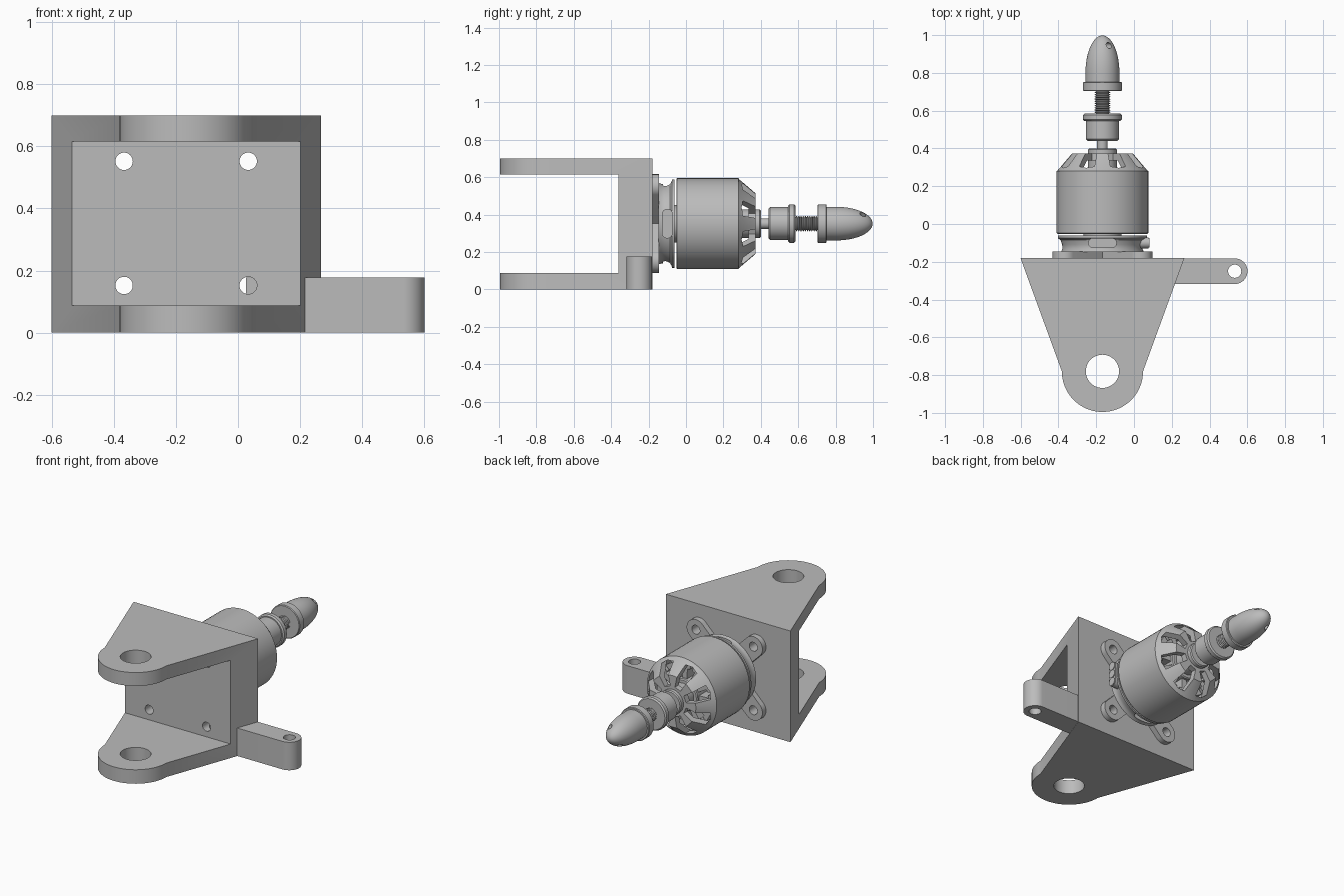
import bpy, bmesh
from math import sin, cos, pi, radians
from mathutils import Vector, Matrix

if "Cube" in bpy.data.objects:
    bpy.data.objects.remove(bpy.data.objects["Cube"], do_unlink=True)

AX, AZ = -0.167, 0.352          # motor axis, running along y
GREY = (0.5, 0.5, 0.5, 1)
mat = bpy.data.materials.new("plain grey")
mat.use_nodes = True
mat.diffuse_color = GREY
mat.node_tree.nodes["Principled BSDF"].inputs["Base Color"].default_value = GREY


def finish(name, bm):
    bmesh.ops.remove_doubles(bm, verts=bm.verts, dist=1e-5)
    bmesh.ops.recalc_face_normals(bm, faces=bm.faces)
    me = bpy.data.meshes.new(name)
    bm.to_mesh(me)
    bm.free()
    me.materials.append(mat)
    ob = bpy.data.objects.new(name, me)
    bpy.context.collection.objects.link(ob)
    return ob


def prism(name, pts, lo, hi, axis="z"):
    """Extrude a flat outline along an axis."""
    place = {"x": lambda u, v, d: (d, u, v),
             "y": lambda u, v, d: (u, d, v),
             "z": lambda u, v, d: (u, v, d)}[axis]
    bm = bmesh.new()
    face = bm.faces.new([bm.verts.new(place(u, v, lo)) for u, v in pts])
    ext = bmesh.ops.extrude_face_region(bm, geom=[face])
    move = Vector(place(0, 0, hi - lo))
    for v in ext["geom"]:
        if isinstance(v, bmesh.types.BMVert):
            v.co += move
    return finish(name, bm)


def box(name, x, y, z):
    return prism(name, [(x[0], y[0]), (x[1], y[0]), (x[1], y[1]), (x[0], y[1])], *z)


def revolve(name, profile, ring=False, steps=64):
    """Turn a (radius, y) profile around the motor axis."""
    bm = bmesh.new()
    vs = [bm.verts.new((AX + r, y, AZ)) for r, y in profile]
    es = [bm.edges.new(p) for p in zip(vs, vs[1:])]
    if ring:
        es.append(bm.edges.new((vs[-1], vs[0])))
    bmesh.ops.spin(bm, geom=vs + es, cent=(AX, 0, AZ), axis=(0, 1, 0),
                   angle=2 * pi, steps=steps)
    return finish(name, bm)


def turned(name, r, y0, y1, bevel=0.006):
    """Solid disc on the motor axis with chamfered rims."""
    return revolve(name, [(0, y0), (r - bevel, y0), (r, y0 + bevel),
                          (r, y1 - bevel), (r - bevel, y1), (0, y1)])


def cylinder(name, centre, direction, r, length, segs=32):
    bm = bmesh.new()
    rot = Vector(direction).to_track_quat("Z", "Y").to_matrix().to_4x4()
    bmesh.ops.create_cone(bm, cap_ends=True, segments=segs, radius1=r, radius2=r,
                          depth=length, matrix=Matrix.Translation(centre) @ rot)
    return finish(name, bm)


def boolean(ob, tool, op="DIFFERENCE"):
    mod = ob.modifiers.new("bool", "BOOLEAN")
    mod.operation, mod.object, mod.solver = op, tool, "EXACT"
    dg = bpy.context.evaluated_depsgraph_get()
    me = bpy.data.meshes.new_from_object(ob.evaluated_get(dg))
    ob.modifiers.clear()
    ob.data = me
    bpy.data.objects.remove(tool, do_unlink=True)


def arc(c, r, a0, a1, n=24):
    return [(c[0] + r * cos(radians(a0 + (a1 - a0) * i / n)),
             c[1] + r * sin(radians(a0 + (a1 - a0) * i / n))) for i in range(n + 1)]


def slot(p, q, r, angle):
    """Outline of a round-ended bar from p to q lying at the given angle."""
    return arc(q, r, angle - 90, angle + 90) + arc(p, r, angle + 90, angle + 270)


# Bracket: tapered block with a round nose, hollowed between two flanges
nose = (AX, -0.78)
bracket = prism("bracket", [(0.267, -0.18), (-0.601, -0.18)] + arc(nose, 0.215, 180, 360, 40), 0, 0.7)
boolean(bracket, box("gap", (-1, 1), (-1.2, -0.36), (0.088, 0.615)))
boolean(bracket, cylinder("pivot_hole", (*nose, 0.35), (0, 0, 1), 0.088, 1, 48))

# Cross-shaped motor mount, drilled together with the bracket
corners = [(AX + 0.2 * sx, AZ + 0.2 * sz) for sx in (-1, 1) for sz in (-1, 1)]
mount = prism("motor_mount", slot(corners[0], corners[3], 0.064, 45), -0.18, -0.145, "y")
boolean(mount, prism("bar", slot(corners[2], corners[1], 0.064, 135), -0.18, -0.145, "y"), "UNION")
for x, z in corners:
    for part in (bracket, mount):
        boolean(part, cylinder("screw_hole", (x, -0.25, z), (0, 1, 0), 0.028, 0.4))

# Side lever let into the back plate
end = (0.533, -0.25)
lever = prism("side_lever", [(0.025, -0.318), (0.533, -0.318)] + arc(end, 0.068, -90, 90)[1:]
              + [(0.025, -0.182)], 0.001, 0.177)
boolean(lever, cylinder("lever_hole", (*end, 0.1), (0, 0, 1), 0.035, 0.5))

# Motor base with waisted side and slots above and below
base = revolve("motor_base", [(0, -0.147), (0.218, -0.147), (0.212, -0.13), (0.213, -0.11),
                              (0.222, -0.085), (0.236, -0.075), (0.236, -0.062), (0, -0.062)])
for z in (AZ - 0.21, AZ + 0.21):
    boolean(base, prism("vent", slot((AX - 0.05, -0.1), (AX + 0.05, -0.1), 0.024, 0),
                        z - 0.05, z + 0.05))

# Cable outlet with three wire ends
outlet = prism("cable_outlet", slot((-0.1, AZ - 0.05), (-0.1, AZ + 0.05), 0.029, 90), 0, 0.078, "x")
for i in (-1, 0, 1):
    cylinder(f"wire_{i + 2}", (0.04, -0.1, AZ + 0.051 * i), (1, 0, 0), 0.025, 0.086, 24)

# Toothed stator and its core
teeth = 12
outline = []
for i in range(teeth):
    for r, off in ((0.1, -0.3), (0.165, -0.2), (0.165, -0.4), (0.2, -0.4),
                   (0.2, 0.4), (0.165, 0.4), (0.165, 0.2), (0.1, 0.3)):
        a = 2 * pi * (i + off) / teeth
        outline.append((AX + r * cos(a), AZ + r * sin(a)))
prism("stator", outline, -0.03, 0.25, "y")
turned("motor_core", 0.1, -0.08, 0.27)

# Rotor bell with windows between its spokes
turned_bell = revolve("rotor_bell", [(0.238, -0.052), (0.243, -0.047), (0.243, 0.28), (0.237, 0.284),
                                     (0.162, 0.372), (0.05, 0.372), (0.05, 0.335), (0.145, 0.335),
                                     (0.205, 0.27), (0.222, 0.25), (0.222, -0.052)], ring=True)
spokes = 8
for i in range(spokes):
    mid = 2 * pi * (i + 0.5) / spokes
    pts = [(AX + r * cos(mid + a), AZ + r * sin(mid + a))
           for r, a in ((0.095, -0.22), (0.22, -0.2), (0.226, 0), (0.22, 0.2), (0.095, 0.22))]
    boolean(turned_bell, prism("window", pts, 0.255, 0.4, "y"))

# Shaft, collet, thread and spinner
turned("rotor_hub", 0.076, 0.26, 0.4)
turned("shaft", 0.028, 0.3, 0.5)
turned("collet", 0.088, 0.44, 0.56, 0.01)
turned("collet_flange", 0.103, 0.545, 0.585, 0.008)
turns = 12
thread = [(0, 0.57)]
for i in range(turns):
    y = 0.575 + 0.14 * i / turns
    thread += [(0.034, y), (0.042, y + 0.004), (0.042, y + 0.006), (0.034, y + 0.01)]
revolve("threaded_rod", thread + [(0, 0.72)], steps=40)
turned("spinner_flange", 0.103, 0.703, 0.752, 0.004)
dome = [(0.09 * cos(pi / 2 * i / 14), 0.8 + 0.198 * sin(pi / 2 * i / 14)) for i in range(14)]
spinner = revolve("spinner", [(0, 0.74), (0.09, 0.74)] + dome + [(0, 0.998)])
boolean(spinner, cylinder("tommy_hole", (AX, 0.945, AZ), (0.57, 0, 0.82), 0.016, 0.4, 24))

# Smooth round surfaces, keep edges crisp
bpy.ops.object.select_all(action="DESELECT")
for ob in bpy.context.collection.objects:
    if ob.type == "MESH" and ob.data.materials and ob.data.materials[0] == mat:
        ob.select_set(True)
        bpy.context.view_layer.objects.active = ob
bpy.ops.object.shade_smooth_by_angle(angle=radians(30))
